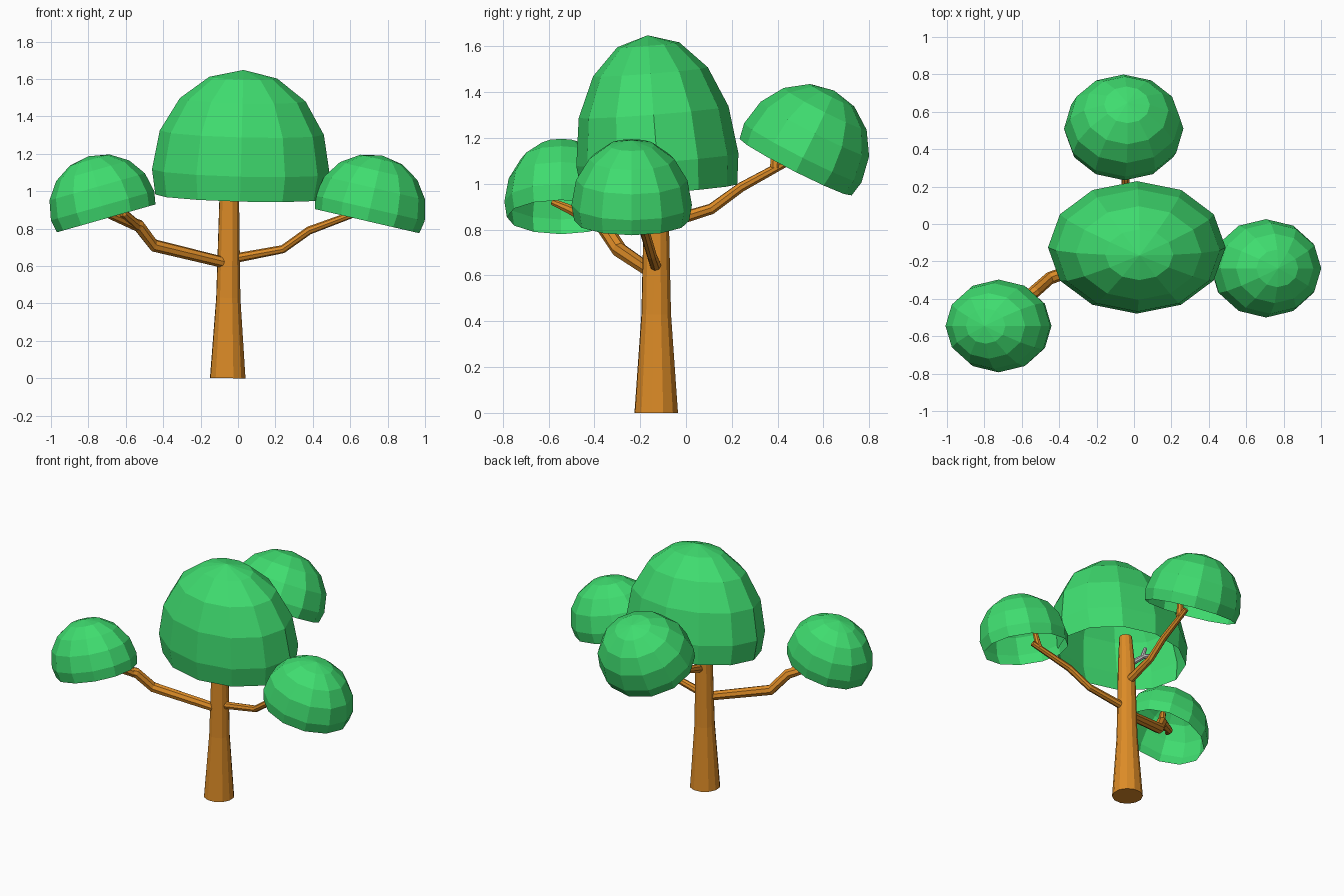
import bpy, bmesh, math
from mathutils import Vector, Matrix

if "Cube" in bpy.data.objects:
    bpy.data.objects.remove(bpy.data.objects["Cube"])


def material(name, rgb):
    m = bpy.data.materials.new(name)
    m.diffuse_color = (*rgb, 1)
    m.use_nodes = True
    m.node_tree.nodes["Principled BSDF"].inputs["Base Color"].default_value = m.diffuse_color
    return m


leaf = material("leaf_green", (0.05, 0.72, 0.16))
bark = material("bark_brown", (0.72, 0.26, 0.02))


def finish(name, bm, mat):
    me = bpy.data.meshes.new(name)
    bm.to_mesh(me)
    bm.free()
    ob = bpy.data.objects.new(name, me)
    if mat:
        me.materials.append(mat)
    bpy.context.collection.objects.link(ob)
    return ob


def canopy(name, centre, size, tilt_x, tilt_y, drop):
    """Open faceted dome, 12 sides, cut a little below its equator."""
    bm = bmesh.new()
    n = 12
    profile = [(0.955, -drop)] + [(math.cos(a), math.sin(a) * size[2])
                                  for a in (0, math.pi / 8, math.pi / 4, 3 * math.pi / 8)]
    rings = [[bm.verts.new((r * size[0] * math.cos(2 * math.pi * i / n),
                            r * size[1] * math.sin(2 * math.pi * i / n), z))
              for i in range(n)] for r, z in profile]
    tip = bm.verts.new((0, 0, size[2]))
    for i in range(n):
        j = (i + 1) % n
        for a, b in zip(rings, rings[1:]):
            bm.faces.new((a[i], a[j], b[j], b[i]))
        bm.faces.new((rings[-1][i], rings[-1][j], tip))
    turn = Matrix.Rotation(math.radians(tilt_y), 4, 'Y') @ Matrix.Rotation(math.radians(tilt_x), 4, 'X')
    bm.transform(Matrix.Translation(centre) @ turn)
    return finish(name, bm, leaf)


def limb(name, path, mat=bark, sides=8):
    """Tapered tube through points (x, y, z, radius)."""
    bm = bmesh.new()
    pts = [Vector(p[:3]) for p in path]
    rings = []
    for k, p in enumerate(pts):
        d = (pts[min(k + 1, len(pts) - 1)] - pts[max(k - 1, 0)]).normalized()
        u = d.cross(Vector((0.3, -0.9, 0.1))).normalized()
        v = d.cross(u)
        rings.append([bm.verts.new(p + path[k][3] * (u * math.cos(t) + v * math.sin(t)))
                      for t in (2 * math.pi * i / sides for i in range(sides))])
    for a, b in zip(rings, rings[1:]):
        for i in range(sides):
            j = (i + 1) % sides
            bm.faces.new((a[i], a[j], b[j], b[i]))
    bm.faces.new(rings[0][::-1])
    bm.faces.new(rings[-1])
    bmesh.ops.recalc_face_normals(bm, faces=bm.faces)
    return finish(name, bm, mat)


# Trunk
limb("trunk", [(-0.055, -0.13, 0, 0.097), (-0.052, -0.13, 0.43, 0.066),
               (-0.047, -0.13, 0.95, 0.054), (-0.04, -0.13, 1.15, 0.04)], sides=12)

# Branches
limb("left_branch", [(-0.06, -0.15, 0.615, 0.03), (-0.45, -0.29, 0.71, 0.034),
                     (-0.53, -0.36, 0.815, 0.034), (-0.71, -0.50, 0.885, 0.022),
                     (-0.76, -0.58, 0.92, 0.015)])
limb("left_fork", [(-0.54, -0.37, 0.815, 0.03), (-0.61, -0.46, 0.88, 0.025), (-0.64, -0.48, 0.97, 0.02)])
limb("right_branch", [(-0.05, -0.13, 0.635, 0.026), (0.24, -0.15, 0.69, 0.022),
                      (0.38, -0.18, 0.79, 0.022), (0.65, -0.22, 0.89, 0.018)])
limb("right_fork", [(0.6, -0.215, 0.87, 0.022), (0.63, -0.22, 0.98, 0.016)])
limb("back_branch", [(-0.045, -0.12, 0.82, 0.028), (0 - 0.045, 0.11, 0.89, 0.024),
                     (-0.045, 0.24, 0.985, 0.022), (-0.05, 0.45, 1.10, 0.018)])
limb("back_fork", [(-0.05, 0.39, 1.07, 0.025), (-0.05, 0.395, 1.19, 0.018)])

# Small bare twig under the main canopy
limb("twig", [(-0.07, -0.12, 0.96, 0.018), (-0.16, -0.10, 1.04, 0.016), (-0.22, -0.08, 1.06, 0.013)], None)
limb("twig_tip", [(-0.15, -0.10, 1.03, 0.014), (-0.17, -0.09, 1.10, 0.011)], None)

# Leaf canopies
canopy("main_canopy", (0.015, -0.125, 1.105), (0.475, 0.355, 0.545), 4.5, 1.5, 0.135)
canopy("right_canopy", (0.706, -0.237, 0.908), (0.30, 0.263, 0.29), 0, 13, 0.07)
canopy("left_canopy", (-0.724, -0.545, 0.922), (0.287, 0.248, 0.275), 0, -15.8, 0.07)
canopy("back_canopy", (-0.055, 0.51, 1.135), (0.32, 0.287, 0.305), -26.8, 4, 0.07)
